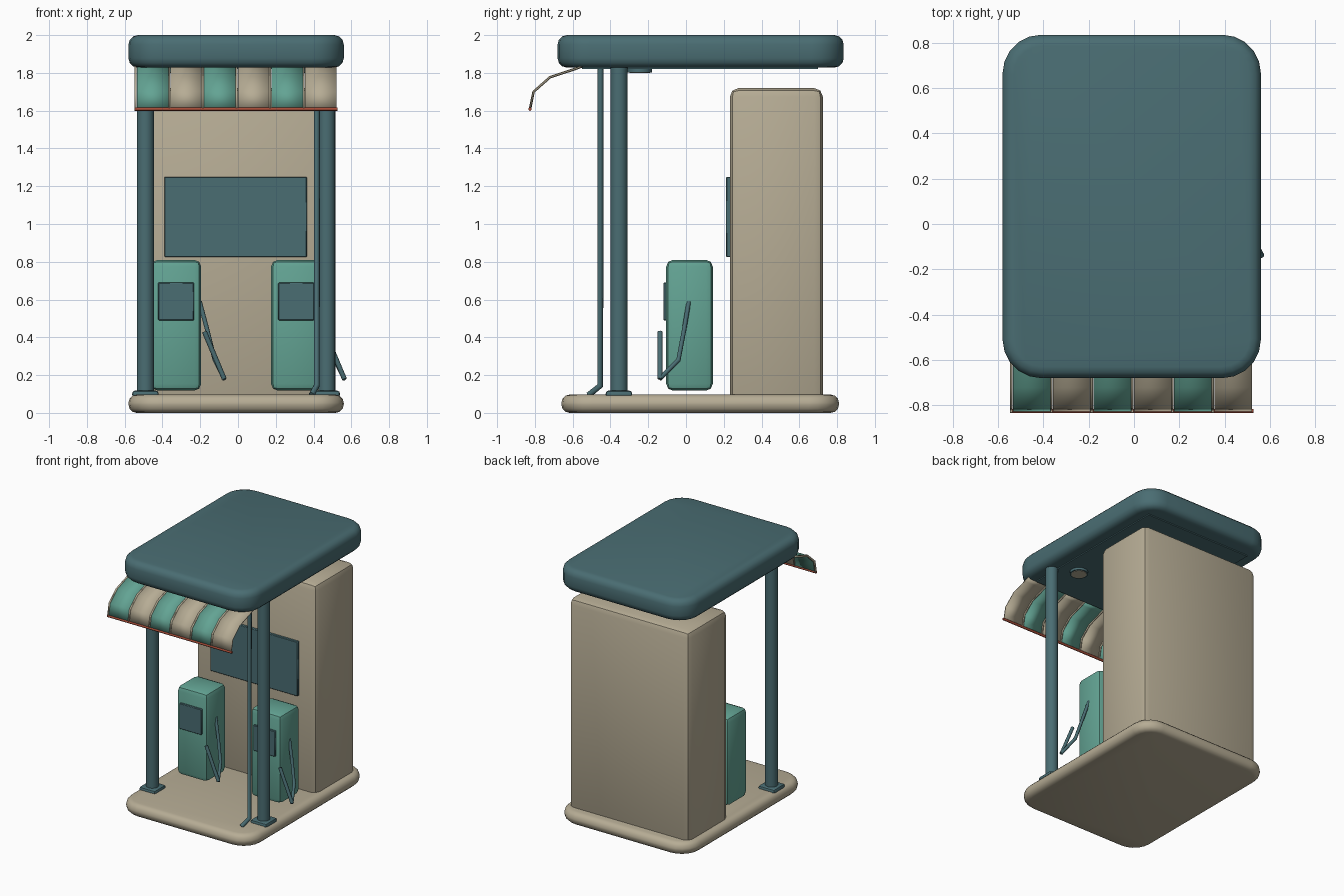
import bpy, bmesh, math
from mathutils import Vector

cube = bpy.data.objects.get("Cube")
if cube:
    bpy.data.objects.remove(cube, do_unlink=True)

CX = -0.01  # centre line of the building


def material(name, rgb):
    m = bpy.data.materials.new(name)
    m.use_nodes = True
    m.diffuse_color = (*rgb, 1)
    m.node_tree.nodes["Principled BSDF"].inputs["Base Color"].default_value = (*rgb, 1)
    return m


SAND = material("sand", (0.47, 0.415, 0.30))
TEAL = material("dark teal", (0.068, 0.153, 0.170))
GREEN = material("sea green", (0.125, 0.37, 0.295))
RED = material("brick red", (0.37, 0.07, 0.038))


def finish(name, bm, mat, angle=40):
    bmesh.ops.recalc_face_normals(bm, faces=bm.faces)
    me = bpy.data.meshes.new(name)
    bm.to_mesh(me)
    bm.free()
    me.materials.append(mat)
    me.shade_smooth()
    me.set_sharp_from_angle(angle=math.radians(angle))
    ob = bpy.data.objects.new(name, me)
    bpy.context.collection.objects.link(ob)
    return ob


def box(name, lo, hi, mat, bevel=0.0, segs=2, corner=0.0):
    """Box between two points; corner rounds the upright edges first."""
    lo, hi = Vector(lo), Vector(hi)
    bm = bmesh.new()
    bmesh.ops.create_cube(bm, size=1)
    for v in bm.verts:
        v.co = (lo + hi) / 2 + v.co * (hi - lo)
    if corner:
        upright = [e for e in bm.edges if abs(e.verts[0].co.z - e.verts[1].co.z) > 1e-4]
        bmesh.ops.bevel(bm, geom=upright, offset=corner, segments=5, profile=0.5,
                        affect='EDGES')
        rims = [e for e in bm.edges if abs(e.verts[0].co.z - e.verts[1].co.z) < 1e-4]
    else:
        rims = list(bm.edges)
    if bevel:
        bmesh.ops.bevel(bm, geom=rims, offset=bevel, segments=segs, profile=0.5,
                        affect='EDGES')
    return finish(name, bm, mat)


def cylinder(name, centre, radius, depth, mat, sides=20, axis='Z'):
    bm = bmesh.new()
    bmesh.ops.create_cone(bm, cap_ends=True, segments=sides, radius1=radius,
                          radius2=radius, depth=depth)
    for v in bm.verts:
        if axis == 'X':
            v.co = Vector((v.co.z, v.co.x, v.co.y))
        v.co += Vector(centre)
    return finish(name, bm, mat)


def tube(name, points, radius, mat):
    cu = bpy.data.curves.new(name, 'CURVE')
    cu.dimensions = '3D'
    cu.bevel_depth = radius
    cu.bevel_resolution = 2
    cu.use_fill_caps = True
    sp = cu.splines.new('POLY')
    sp.points.add(len(points) - 1)
    for p, co in zip(sp.points, points):
        p.co = (*co, 1)
    cu.materials.append(mat)
    ob = bpy.data.objects.new(name, cu)
    bpy.context.collection.objects.link(ob)
    bpy.ops.object.select_all(action='DESELECT')
    ob.select_set(True)
    bpy.context.view_layer.objects.active = ob
    bpy.ops.object.convert(target='MESH')
    ob.data.shade_smooth()
    ob.data.set_sharp_from_angle(angle=math.radians(50))


# Base slab, building and canopy
box("base_slab", (-0.58, -0.66, 0), (0.56, 0.81, 0.097), SAND, 0.044, 3, 0.16)
box("building", (-0.53, 0.232, 0.03), (0.51, 0.725, 1.72), SAND, 0.047, 2)
box("canopy", (-0.58, -0.68, 1.828), (0.56, 0.835, 2.0), TEAL, 0.05, 3, 0.17)
box("canopy_soffit", (-0.47, -0.55, 1.82), (0.45, 0.70, 1.84), TEAL)
box("building_window", (-0.39, 0.212, 0.825), (0.365, 0.24, 1.25), TEAL, 0.004, 1)

# Each side: post, foot, pump, hose, nozzle and ceiling light
for side, s in (("right", -1), ("left", 1)):
    px, cx = CX + s * 0.48, CX + s * 0.318
    cylinder(side + "_post", (px, -0.355, 0.965), 0.045, 1.75, TEAL)
    box(side + "_post_foot", (px - 0.07, -0.425, 0.08), (px + 0.07, -0.285, 0.118),
        TEAL, 0.015, 2)
    box(side + "_pump", (cx - 0.133, -0.105, 0.118), (cx + 0.133, 0.142, 0.81),
        GREEN, 0.036, 2)
    box(side + "_pump_display", (cx - 0.095, -0.12, 0.49), (cx + 0.095, -0.09, 0.69),
        TEAL, 0.004, 1)
    tube(side + "_hose", [(cx + 0.125, 0.015, 0.59), (cx + 0.165, -0.01, 0.44),
                          (cx + 0.205, -0.04, 0.28), (cx + 0.255, -0.14, 0.18)],
         0.012, TEAL)
    tube(side + "_nozzle", [(cx + 0.15, -0.137, 0.43), (cx + 0.255, -0.137, 0.18)],
         0.013, TEAL)
    cylinder(side + "_light_rim", (cx, -0.245, 1.815), 0.065, 0.026, TEAL, 24)
    cylinder(side + "_light_lens", (cx, -0.245, 1.803), 0.055, 0.008, SAND, 24)

# Downpipe next to the left post
tube("downpipe", [(0.417, -0.453, 1.84), (0.417, -0.453, 0.145),
                  (0.39, -0.515, 0.095)], 0.016, TEAL)

# Striped awning
PROFILE = [(-0.55, 1.835), (-0.59, 1.82), (-0.72, 1.777), (-0.807, 1.70), (-0.825, 1.612)]


def awning_strip(name, x0, x1, mat, thickness, lift=0.0):
    bm = bmesh.new()
    rows = [[bm.verts.new((x, y - lift, z + lift)) for x in (x0, x1)] for y, z in PROFILE]
    for a, b in zip(rows, rows[1:]):
        bm.faces.new((a[0], a[1], b[1], b[0]))
    ob = finish(name, bm, mat)
    mod = ob.modifiers.new("thickness", 'SOLIDIFY')
    mod.thickness = thickness
    mod.offset = 0


X0, PITCH = -0.543, 0.178
for i in range(6):
    x = X0 + i * PITCH
    awning_strip(f"awning_stripe_{i + 1}", x + 0.008, x + PITCH - 0.004,
                 SAND if i % 2 else GREEN, 0.008)
    awning_strip(f"awning_rib_{i + 1}", x - 0.004, x + 0.006, SAND, 0.014)

cylinder("awning_trim", (CX, -0.826, 1.608), 0.009, 1.075, RED, 10, 'X')
